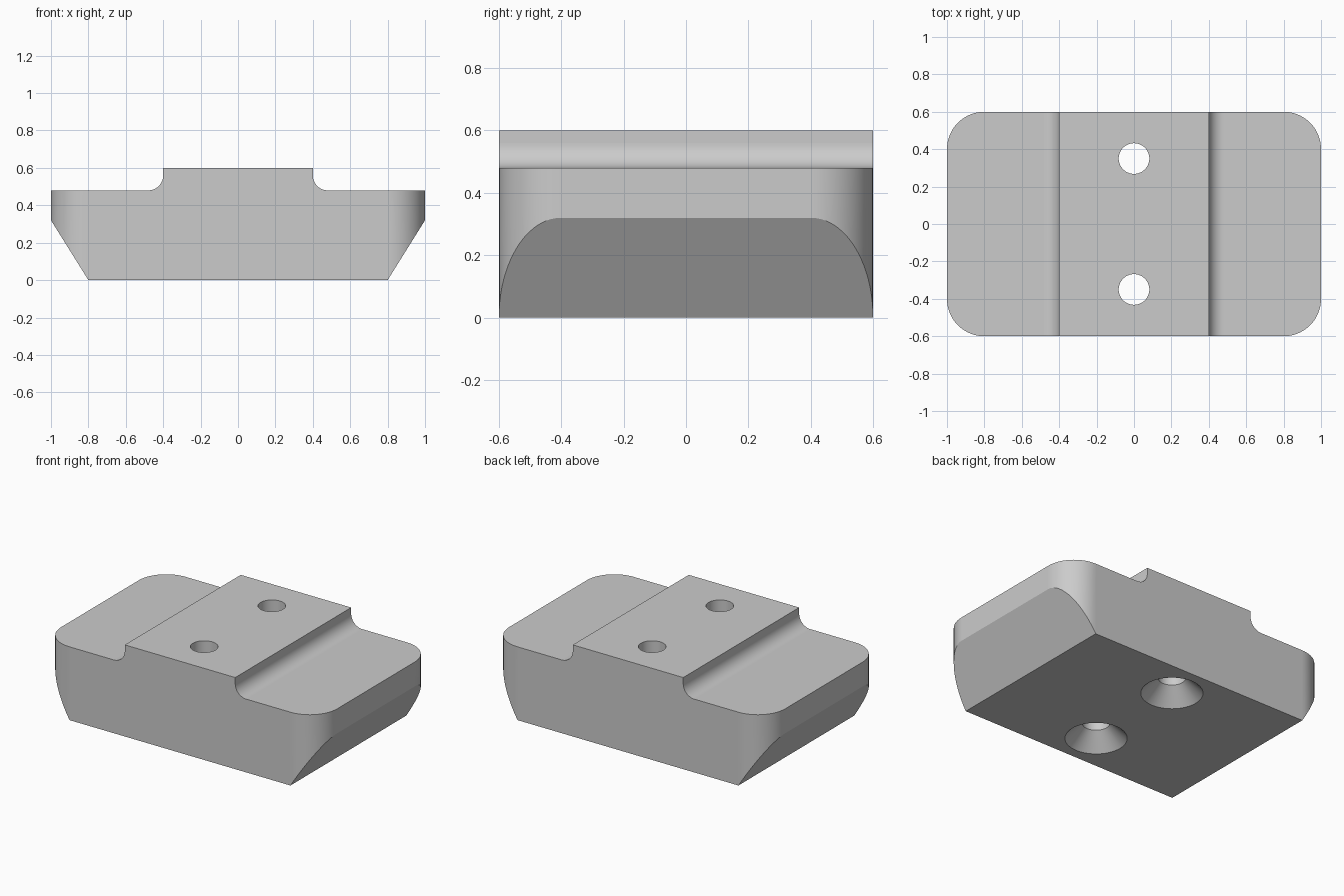
import bpy, bmesh
from math import sin, cos, pi, radians

if "Cube" in bpy.data.objects:
    bpy.data.objects.remove(bpy.data.objects["Cube"], do_unlink=True)

HALF_DEPTH, CORNER = 0.6, 0.2
FILLET, LEDGE, TOP = 0.08, 0.48, 0.6
HOLE_Y, HOLE_R, SINK_R, SINK_DEPTH = 0.35, 0.082, 0.185, 0.103

grey = bpy.data.materials.new("plain_grey")
grey.use_nodes = True
colour = (0.6, 0.6, 0.6, 1)
grey.diffuse_color = colour
grey.node_tree.nodes["Principled BSDF"].inputs["Base Color"].default_value = colour


def arc(cx, cy, r, start, end, steps):
    angles = [radians(start + (end - start) * i / steps) for i in range(steps + 1)]
    return [(cx + r * cos(a), cy + r * sin(a)) for a in angles]


def finish(bm, name):
    bmesh.ops.recalc_face_normals(bm, faces=bm.faces)
    mesh = bpy.data.meshes.new(name)
    bm.to_mesh(mesh)
    bm.free()
    mesh.materials.append(grey)
    obj = bpy.data.objects.new(name, mesh)
    bpy.context.collection.objects.link(obj)
    return obj


def extrude(name, points, offset):
    bm = bmesh.new()
    face = bm.faces.new([bm.verts.new(p) for p in points])
    new = bmesh.ops.extrude_face_region(bm, geom=[face], use_keep_orig=True)["geom"]
    bmesh.ops.translate(bm, vec=offset, verts=[g for g in new if isinstance(g, bmesh.types.BMVert)])
    return finish(bm, name)


def countersunk_hole(name, y):
    # Revolved outline of the screw hole, slightly overshooting both faces
    rise, over, n = SINK_DEPTH, 0.05, 64
    slope = (SINK_R - HOLE_R) / rise
    outline = [(SINK_R + slope * over, -over), (HOLE_R, rise), (HOLE_R, TOP + over)]
    bm = bmesh.new()
    rings = [[bm.verts.new((r * cos(2 * pi * i / n), y + r * sin(2 * pi * i / n), z))
              for i in range(n)] for r, z in outline]
    for low, high in zip(rings, rings[1:]):
        for i in range(n):
            j = (i + 1) % n
            bm.faces.new((low[i], low[j], high[j], high[i]))
    bm.faces.new(rings[0])
    bm.faces.new(rings[-1])
    return finish(bm, name)


def cut(target, cutter, operation):
    cutter.hide_render = True
    mod = target.modifiers.new(cutter.name, "BOOLEAN")
    mod.object, mod.operation, mod.solver = cutter, operation, "EXACT"
    bpy.ops.object.modifier_apply(modifier=mod.name)
    bpy.data.objects.remove(cutter, do_unlink=True)


# Front profile: sloped ends, ledges, filleted raised centre
right = [(0.8, 0), (1.1, LEDGE)]
right += arc(0.4 + FILLET, LEDGE + FILLET, FILLET, 270, 180, 16) + [(0.4, TOP)]
profile = right + [(-x, z) for x, z in reversed(right)]
block = extrude("mounting_block", [(x, -0.8, z) for x, z in profile], (0, 1.6, 0))
bpy.context.view_layer.objects.active = block
block.select_set(True)

# Rounded plan outline trims the four vertical corners
cx, cy = 1 - CORNER, HALF_DEPTH - CORNER
plan = []
for sx, sy, start in ((1, 1, 0), (-1, 1, 90), (-1, -1, 180), (1, -1, 270)):
    plan += arc(sx * cx, sy * cy, CORNER, start, start + 90, 20)
cut(block, extrude("plan_cutter", [(x, y, -0.2) for x, y in plan], (0, 0, 1)), "INTERSECT")

# Two screw holes, countersunk from below
for side in (-1, 1):
    cut(block, countersunk_hole("hole_cutter", side * HOLE_Y), "DIFFERENCE")

# Smooth the curved strips, keep the broad faces flat
bpy.ops.object.shade_smooth_by_angle(angle=radians(25))
for poly in block.data.polygons:
    poly.use_smooth = poly.area < 0.03
